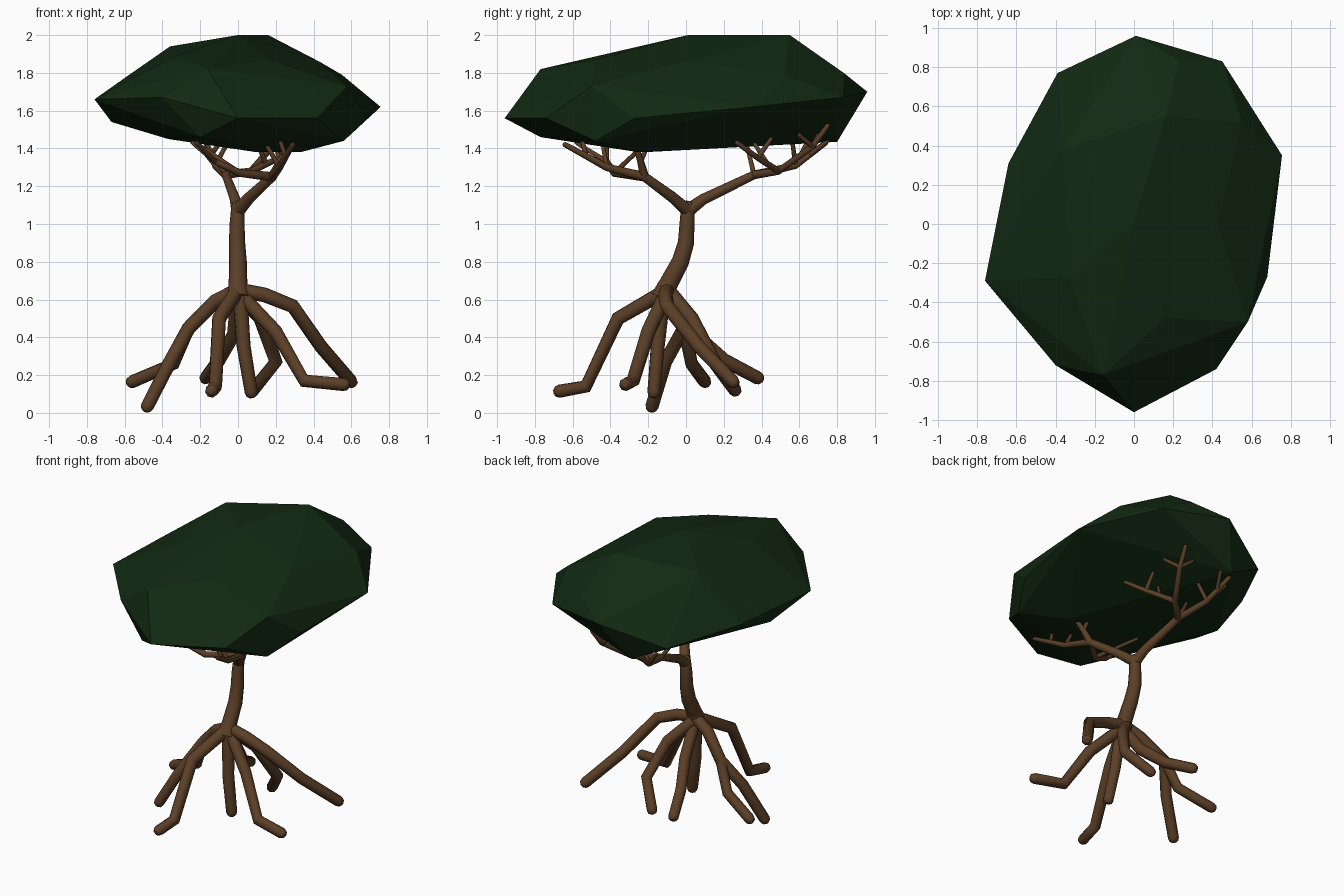
import bpy, bmesh
from mathutils import Vector


def material(name, rgb):
    m = bpy.data.materials.new(name)
    m.diffuse_color = (*rgb, 1)
    return m


BARK = material("bark", (0.105, 0.05, 0.02))
LEAF = material("leaf", (0.006, 0.022, 0.006))


def tubes(name, paths):
    """Eight-sided tapering tubes with rounded tips; a path is (points, start radius, end radius)."""
    cu = bpy.data.curves.new(name, 'CURVE')
    cu.dimensions = '3D'
    cu.bevel_depth = 1
    cu.bevel_resolution = 2
    cu.use_fill_caps = True
    for pts, r0, r1 in paths:
        pts = [Vector(p) for p in pts]
        n = len(pts) - 1
        radii = [r0 + (r1 - r0) * i / n for i in range(n + 1)]
        tip = (pts[-1] - pts[-2]).normalized()
        end = pts[-1]
        pts += [end + tip * r1 * 0.6, end + tip * r1 * 0.9]
        radii += [r1 * 0.8, r1 * 0.35]
        sp = cu.splines.new('POLY')
        sp.points.add(len(pts) - 1)
        for q, p, r in zip(sp.points, pts, radii):
            q.co = (*p, 1)
            q.radius = r
    ob = bpy.data.objects.new(name, cu)
    bpy.context.collection.objects.link(ob)
    bpy.ops.object.select_all(action='DESELECT')
    ob.select_set(True)
    bpy.context.view_layer.objects.active = ob
    bpy.ops.object.convert(target='MESH')
    ob = bpy.context.object
    ob.data.materials.clear()
    ob.data.materials.append(BARK)
    return ob


# Canopy: faceted hull of a few corner points
rim = [(.01, .96, 1.70), (.45, .83, 1.67), (.755, .35, 1.62), (.68, -.27, 1.56),
       (.58, -.50, 1.73), (.42, -.74, 1.56), (0, -.96, 1.56), (-.40, -.72, 1.67),
       (-.76, -.29, 1.66), (-.64, .31, 1.62), (-.39, .77, 1.56)]
top = [(.16, .55, 2.0), (.0, .01, 2.0), (.55, .52, 1.79), (.43, 0, 1.86), (.16, -.48, 1.87),
       (.23, .835, 1.80), (-.16, -.77, 1.82), (-.36, .38, 1.94), (-.33, -.27, 1.89), (-.59, .03, 1.78)]
under = [(.10, -.22, 1.38), (.33, -.25, 1.38), (.56, -.48, 1.44), (-.20, -.77, 1.46),
         (-.37, -.25, 1.45), (-.67, .03, 1.54), (-.14, .80, 1.435)]
bm = bmesh.new()
for p in rim + top + under:
    bm.verts.new(p)
hull = bmesh.ops.convex_hull(bm, input=bm.verts)
loose = {g for g in hull["geom_interior"] + hull["geom_unused"] if isinstance(g, bmesh.types.BMVert)}
bmesh.ops.delete(bm, geom=list(loose), context='VERTS')
bmesh.ops.recalc_face_normals(bm, faces=bm.faces)
me = bpy.data.meshes.new("canopy")
bm.to_mesh(me)
bm.free()
me.materials.append(LEAF)
bpy.context.collection.objects.link(bpy.data.objects.new("canopy", me))

# Trunk, flared at the root crown and curving up to the fork
tubes("trunk", [
    ([(0, -.12, .61), (0, -.10, .67), (0, -.05, .75)], .065, .038),
    ([(0, -.10, .67), (0, -.03, .80), (-.005, 0, .90), (-.005, .005, 1.0), (0, .01, 1.09)], .05, .036)])

# Stilt roots
R = .035
fork = (-.26, -.01, .45)
tubes("roots", [
    ([(0, -.10, .65), (-.12, -.07, .59), fork, (-.36, -.11, .27), (-.48, -.18, .035)], .04, R),
    ([fork, (-.34, .03, .26), (-.56, .10, .165)], R, R),
    ([(0, -.10, .65), (-.10, -.36, .50), (-.12, -.53, .14), (-.14, -.67, .115)], .04, R),
    ([(0, -.10, .64), (.20, -.20, .43), (.35, -.28, .17), (.56, -.32, .15)], .04, R),
    ([(.01, -.12, .63), (.03, -.15, .35), (.07, -.17, .11)], .04, R),
    ([(0, -.08, .63), (.12, .03, .50), (.20, .15, .27), (.08, .26, .12)], .04, R),
    ([(0, -.10, .62), (-.02, .04, .42), (-.10, .20, .28), (-.17, .38, .185)], .04, R),
    ([(0, -.10, .65), (.14, -.11, .625), (.29, -.10, .565), (.44, .07, .35), (.60, .25, .165)], .04, R)])

# Two main branches, each dividing into limbs
a, b, j = (.18, -.22, 1.25), (-.065, .36, 1.26), (.07, .49, 1.28)
c, d, k = (.01, -.38, 1.27), (.22, -.42, 1.30), (-.12, .58, 1.31)
tubes("branches", [
    ([(0, .01, 1.07), (.06, -.07, 1.14), a], .036, .026),
    ([(0, .01, 1.07), (-.015, .09, 1.13), b], .036, .023),
    ([a, (.22, -.24, 1.33), (.28, -.27, 1.43)], .025, .013),
    ([a, d, (.29, -.64, 1.42)], .025, .014),
    ([a, c, (-.12, -.42, 1.33)], .025, .016),
    ([b, j, (.18, .67, 1.41), (.20, .75, 1.52)], .023, .013),
    ([j, (.22, .38, 1.35), (.30, .27, 1.43)], .019, .013),
    ([b, k, (-.17, .74, 1.43)], .023, .014)])

# Twigs reaching the leaves
twigs = [(c, (-.21, -.22, 1.42)), ((-.12, -.42, 1.33), (-.22, -.58, 1.43)),
         ((-.12, -.42, 1.33), (-.24, -.42, 1.43)), (d, (.15, -.44, 1.42)),
         ((.25, -.53, 1.36), (.22, -.55, 1.45)), ((.22, -.24, 1.33), (.20, -.20, 1.42)),
         ((.18, .67, 1.41), (.25, .60, 1.47)), ((.18, .67, 1.41), (.10, .70, 1.47)),
         ((.22, .38, 1.35), (.22, .45, 1.45)), ((.15, .43, 1.32), (.10, .36, 1.43)),
         (k, (-.22, .64, 1.43)), (k, (-.04, .56, 1.46)), (b, (-.17, .32, 1.43)),
         ((-.14, .66, 1.37), (-.09, .75, 1.44))]
tubes("twigs", [([p, q], .014, .011) for p, q in twigs])
